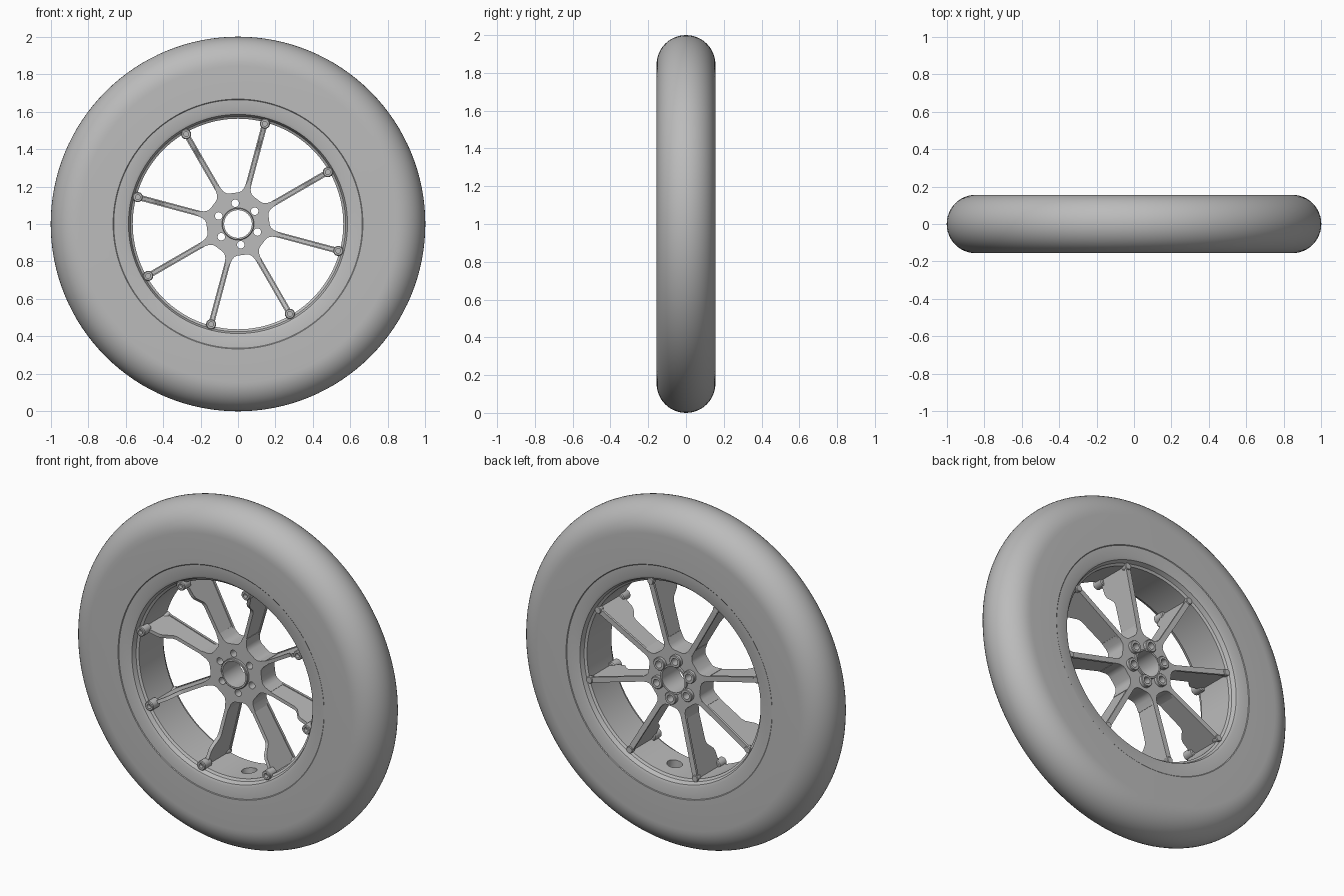
import bpy, bmesh
from math import sin, cos, pi, radians
from mathutils import Vector

cube = bpy.data.objects.get("Cube")
if cube:
    bpy.data.objects.remove(cube, do_unlink=True)

grey = bpy.data.materials.new("Plain grey")
grey.use_nodes = True
grey.diffuse_color = (0.5, 0.5, 0.5, 1)
grey.node_tree.nodes["Principled BSDF"].inputs["Base Color"].default_value = (0.5, 0.5, 0.5, 1)

CENTRE = Vector((0, 0, 1))
SPOKE_ANGLES = [radians(30 + 45 * i) for i in range(8)]
BOLT_ANGLES = [radians(37.5 + 60 * i) for i in range(6)]


def polar(r, a, y=0):
    return Vector((r * cos(a), y, r * sin(a)))


def shade(mesh):
    mesh.shade_smooth()
    mesh.set_sharp_from_angle(angle=radians(32))


def finish(name, bm, location=CENTRE):
    bmesh.ops.remove_doubles(bm, verts=bm.verts, dist=1e-5)
    bmesh.ops.recalc_face_normals(bm, faces=bm.faces)
    mesh = bpy.data.meshes.new(name)
    bm.to_mesh(mesh)
    bm.free()
    mesh.materials.append(grey)
    shade(mesh)
    obj = bpy.data.objects.new(name, mesh)
    obj.location = location
    bpy.context.collection.objects.link(obj)
    return obj


def lathe(name, profile, steps, location=CENTRE):
    """Turn a closed (radius, y) profile about the y axis."""
    bm = bmesh.new()
    rings = [[bm.verts.new(polar(r, 2 * pi * i / steps, y)) for r, y in profile]
             for i in range(steps)]
    n = len(profile)
    for i in range(steps):
        a, b = rings[i], rings[(i + 1) % steps]
        for j in range(n):
            k = (j + 1) % n
            bm.faces.new((a[j], a[k], b[k], b[j]))
    return finish(name, bm, location)


def extrude_loops(bm, loops, direction):
    """Fill an outline with optional holes and give it depth."""
    edges = []
    for loop in loops:
        verts = [bm.verts.new(p) for p in loop]
        edges += [bm.edges.new((verts[i - 1], verts[i])) for i in range(len(verts))]
    fill = bmesh.ops.triangle_fill(bm, edges=edges, use_beauty=True)
    faces = [f for f in fill["geom"] if isinstance(f, bmesh.types.BMFace)]
    ext = bmesh.ops.extrude_face_region(bm, geom=faces, use_keep_orig=True)
    moved = [v for v in ext["geom"] if isinstance(v, bmesh.types.BMVert)]
    bmesh.ops.translate(bm, verts=moved, vec=direction)


def circle(r, y, centre=Vector(), steps=24):
    return [centre + polar(r, 2 * pi * i / steps, y) for i in range(steps)]


# Tyre: flat sidewalls and a round tread
W = 0.156
tread = [(1 - W + W * cos(t), W * sin(t))
         for t in [pi * (i / 24 - 0.5) for i in range(25)]]
lathe("tyre", [(0.667, -W)] + tread + [(0.667, W), (0.655, W - 0.01), (0.655, 0.01 - W)], 128)

# Rim: sloped lips and a straight barrel
half = [(0.668, 0.153), (0.6, 0.151), (0.585, 0.145), (0.575, 0.12), (0.562, 0.112)]
rim = lathe("rim", [(r, -y) for r, y in half] + half[::-1], 128)

# Valve hole through the bottom of the barrel
valve_angle = radians(-82.5)
bm = bmesh.new()
bmesh.ops.create_cone(bm, cap_ends=True, segments=32, radius1=0.042, radius2=0.042, depth=0.12)
cutter = finish("valve_cutter", bm, CENTRE + polar(0.57, valve_angle))
cutter.rotation_euler.y = -valve_angle - pi / 2
cutter.hide_render = True
cut = rim.modifiers.new("valve_hole", "BOOLEAN")
cut.operation, cut.solver, cut.object = "DIFFERENCE", "EXACT", cutter
bpy.context.view_layer.objects.active = rim
bpy.ops.object.modifier_apply(modifier=cut.name)
bpy.data.objects.remove(cutter, do_unlink=True)
shade(rim.data)

# Hub: eight-sided block flared into the spokes, with bore and bolt holes
FRONT, BACK = -0.02, 0.105
flare = [(-14, 0.169), (-9, 0.176), (-5.5, 0.193), (-3, 0.23),
         (3, 0.23), (5.5, 0.193), (9, 0.176), (14, 0.169)]
outline = [polar(r, a + radians(d), FRONT) for a in SPOKE_ANGLES for d, r in flare]
holes = [circle(0.074, FRONT, steps=48)]
holes += [circle(0.02, FRONT, polar(0.112, a)) for a in BOLT_ANGLES]
bm = bmesh.new()
extrude_loops(bm, [outline] + holes, Vector((0, BACK - FRONT, 0)))
finish("hub", bm)

# Collars round the bore and behind the bolt holes
lathe("bore_collar_front", [(0.074, -0.036), (0.083, -0.036), (0.086, -0.033),
                            (0.086, 0), (0.074, 0)], 48)
lathe("bore_collar_back", [(0.074, 0.09), (0.084, 0.09), (0.084, 0.118), (0.074, 0.118)], 48)
for a in BOLT_ANGLES:
    lathe("bolt_collar", [(0.02, 0.09), (0.036, 0.09), (0.036, 0.122),
                          (0.033, 0.126), (0.02, 0.126)], 24, CENTRE + polar(0.112, a))

# Spokes: deep thin webs that step forward at the rim, with a rear flange
web = [(0.17, -0.02), (0.395, -0.02), (0.415, -0.028), (0.455, -0.072), (0.475, -0.082),
       (0.52, -0.088), (0.54, -0.1), (0.568, -0.1), (0.568, 0.118), (0.17, 0.1)]
flange = [(0.17, 0.09), (0.57, 0.108), (0.57, 0.122), (0.17, 0.104)]
bm = bmesh.new()
for shape, width in ((web, 0.02), (flange, 0.03)):
    extrude_loops(bm, [[Vector((x, y, -width / 2)) for x, y in shape]], Vector((0, 0, width)))
spoke = finish("spoke", bm)
spoke.rotation_euler.y = -SPOKE_ANGLES[0]
for a in SPOKE_ANGLES[1:]:
    twin = spoke.copy()
    twin.rotation_euler.y = -a
    bpy.context.collection.objects.link(twin)

# Screw bosses at the spoke tips
for a in SPOKE_ANGLES:
    lathe("front_boss", [(0, -0.115), (0.013, -0.115), (0.013, -0.137), (0.023, -0.137),
                         (0.027, -0.133), (0.027, -0.075), (0.022, -0.07), (0, -0.07)],
          24, CENTRE + polar(0.554, a))
    lathe("back_boss", [(0, 0.07), (0.012, 0.085), (0.02, 0.105), (0.02, 0.122),
                        (0.017, 0.126), (0, 0.126)], 20, CENTRE + polar(0.558, a))
